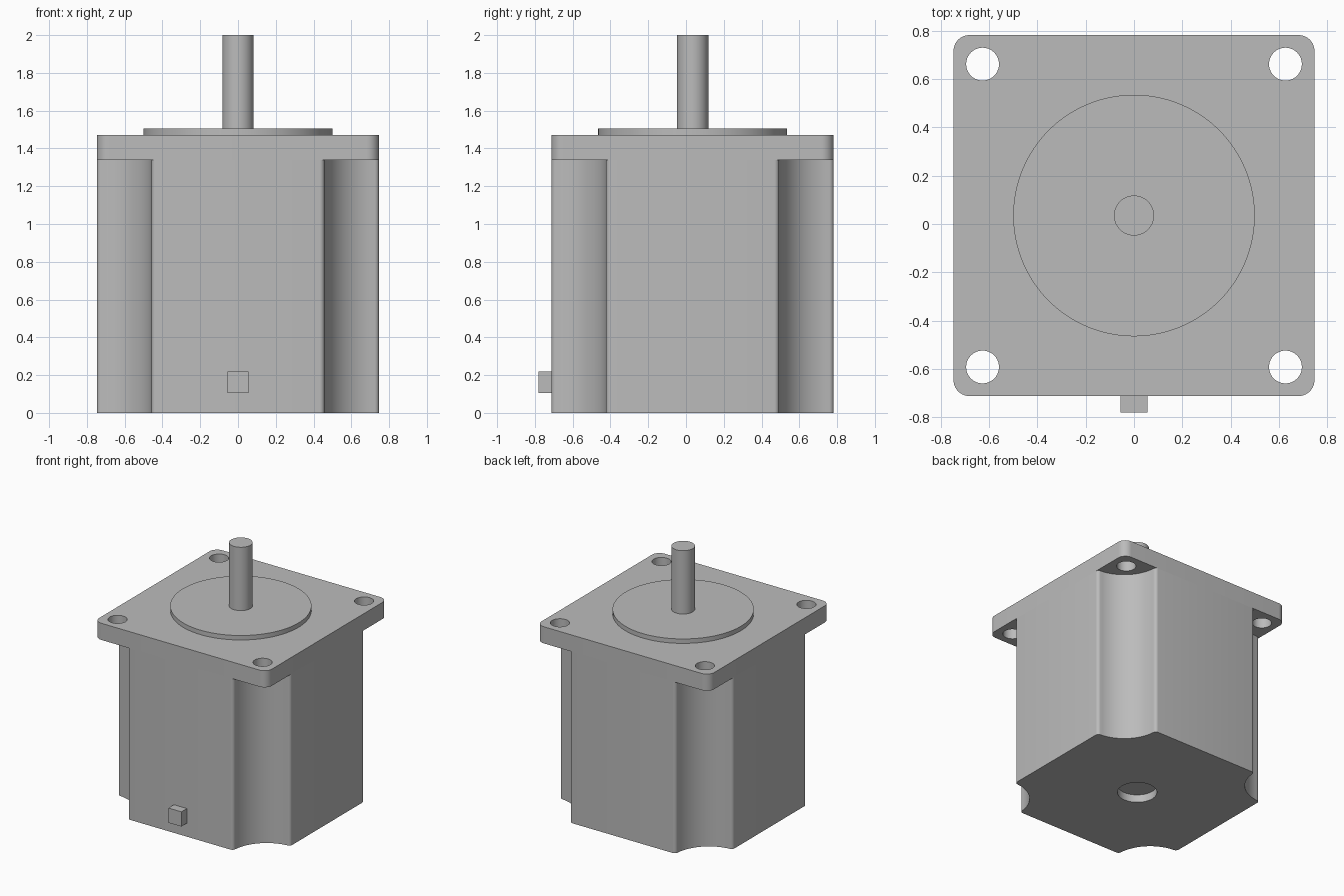
import bpy, bmesh
from math import pi, sin, cos, sqrt, atan2
from mathutils import Vector

if "Cube" in bpy.data.objects:
    bpy.data.objects.remove(bpy.data.objects["Cube"])

CY = 0.035        # housing axis in y
HALF = 0.747      # half width of the square housing
FLANGE_Z, TOP_Z = 1.34, 1.47

grey = bpy.data.materials.new("plain grey")
grey.use_nodes = True
colour = (0.5, 0.5, 0.5, 1)
grey.diffuse_color = colour
grey.node_tree.nodes["Principled BSDF"].inputs["Base Color"].default_value = colour


def arc(cx, cy, r, a0, a1, n):
    return [(cx + r * cos(a0 + (a1 - a0) * i / n),
             cy + r * sin(a0 + (a1 - a0) * i / n)) for i in range(n + 1)]


def circle(cx, cy, r, n=64):
    return arc(cx, cy, r, 0, 2 * pi, n)[:-1]


def four_corners(corner):
    """Repeat the corner path of the +x +y quadrant around the axis."""
    pts = []
    for k in range(4):
        c, s = cos(k * pi / 2), sin(k * pi / 2)
        pts += [(c * x - s * y, s * x + c * y) for x, y in corner]
    return pts


def ring(bm, pts, z):
    verts = [bm.verts.new((x, y + CY, z)) for x, y in pts]
    for a, b in zip(verts, verts[1:] + verts[:1]):
        bm.edges.new((a, b))
    return verts


def walls(bm, low, high):
    n = len(low)
    for i in range(n):
        j = (i + 1) % n
        bm.faces.new((low[i], low[j], high[j], high[i]))


def cap(bm, *rings):
    """Fill the first ring, leaving the other rings open as holes."""
    edges = [bm.edges.get((r[i - 1], r[i])) for r in rings for i in range(len(r))]
    bmesh.ops.triangle_fill(bm, edges=edges, use_beauty=True, normal=Vector((0, 0, 1)))


def finish(bm, name):
    bmesh.ops.recalc_face_normals(bm, faces=bm.faces[:])
    mesh = bpy.data.meshes.new(name)
    bm.to_mesh(mesh)
    bm.free()
    mesh.materials.append(grey)
    obj = bpy.data.objects.new(name, mesh)
    bpy.context.collection.objects.link(obj)
    bpy.ops.object.select_all(action='DESELECT')
    obj.select_set(True)
    bpy.context.view_layer.objects.active = obj
    bpy.ops.object.shade_smooth_by_angle(angle=pi / 6)
    return obj


def prism(name, outline, z0, z1, holes=()):
    bm = bmesh.new()
    lows = [ring(bm, p, z0) for p in (outline, *holes)]
    highs = [ring(bm, p, z1) for p in (outline, *holes)]
    for low, high in zip(lows, highs):
        walls(bm, low, high)
    cap(bm, *lows)
    cap(bm, *highs)
    return finish(bm, name)


# Housing outline: square with a scooped, softly filleted corner
SCOOP, FILLET = 0.29, 0.025
reach = sqrt((SCOOP + FILLET) ** 2 - FILLET ** 2)
tilt = atan2(FILLET, reach)
near, far = HALF - FILLET, HALF - reach
corner = (arc(near, far, FILLET, 0, pi / 2 - tilt, 6)
          + arc(HALF, HALF, SCOOP, -pi / 2 - tilt, -pi + tilt, 24)[1:-1]
          + arc(far, near, FILLET, tilt, pi / 2, 6))
outline = four_corners(corner)

# Housing with a shallow round recess underneath
bm = bmesh.new()
bottom, top = ring(bm, outline, 0), ring(bm, outline, FLANGE_Z)
recess = circle(0, 0, 0.14)
rim, ceiling = ring(bm, recess, 0), ring(bm, recess, 0.06)
walls(bm, bottom, top)
walls(bm, rim, ceiling)
cap(bm, bottom, rim)
cap(bm, ceiling)
cap(bm, top)
finish(bm, "motor_housing")

# Mounting flange with rounded corners and four bolt holes
ROUND, BOLT = 0.065, 0.627
plate = four_corners(arc(HALF - ROUND, HALF - ROUND, ROUND, 0, pi / 2, 10))
bolts = [circle(sx * BOLT, sy * BOLT, 0.068, 40) for sx in (-1, 1) for sy in (-1, 1)]
prism("mounting_flange", plate, FLANGE_Z, TOP_Z, bolts)

# Raised centring disc and output shaft
prism("centring_disc", circle(0, 0, 0.5, 128), TOP_Z, 1.505)
prism("output_shaft", circle(0, 0, 0.083), 1.505, 2.0)

# Small cable outlet on the front
y0, y1 = -0.78 - CY, -HALF
prism("cable_outlet", [(-0.056, y0), (0.056, y0), (0.056, y1), (-0.056, y1)], 0.105, 0.22)
